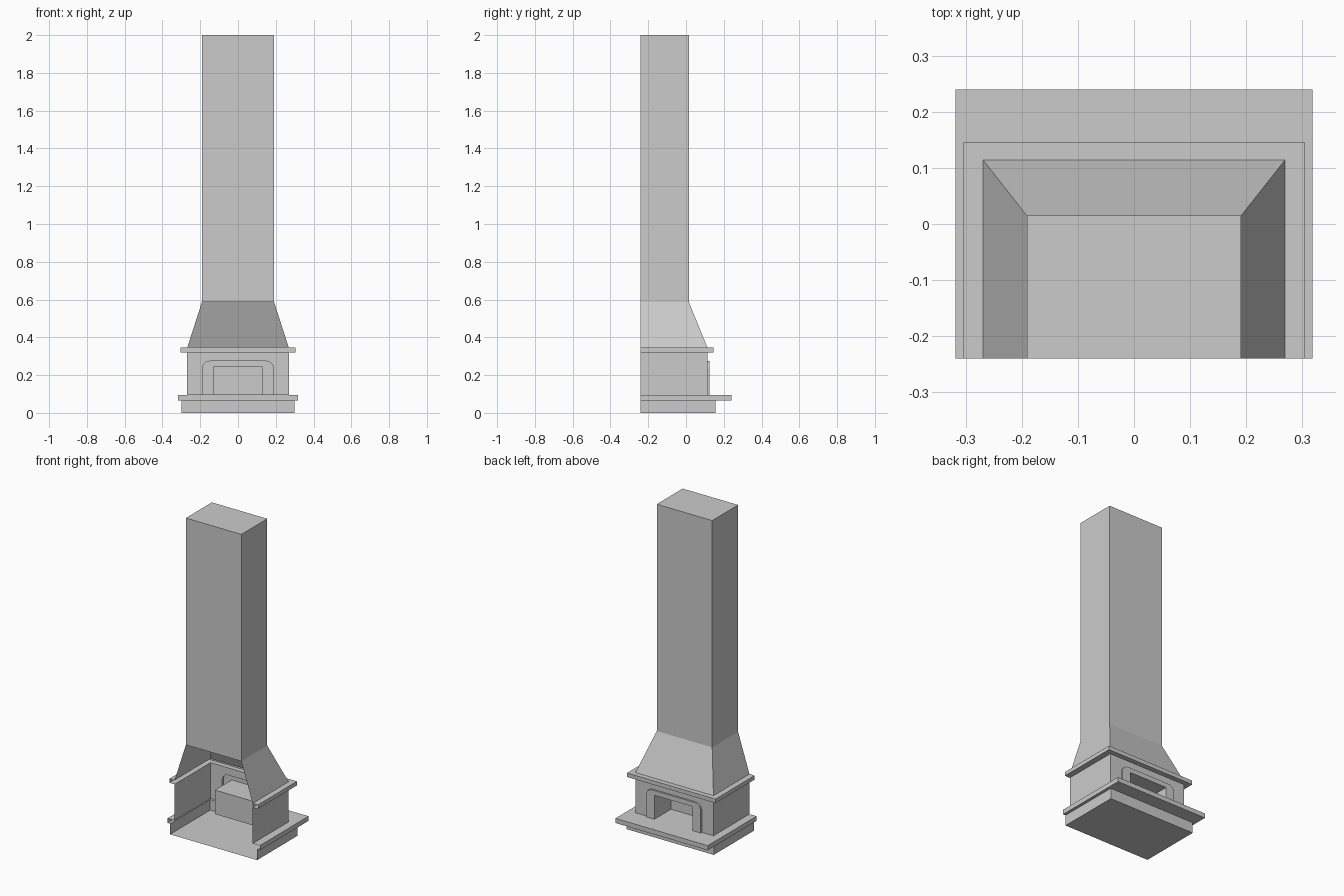
import bpy
from math import sin, cos, pi

if "Cube" in bpy.data.objects:
    bpy.data.objects.remove(bpy.data.objects["Cube"])

BACK = -0.24          # open rear plane
W, F = 0.269, 0.114   # half width and front of the body
Z0, Z1 = 0.095, 0.32  # bottom and top of the body


def make(name, verts, faces):
    mesh = bpy.data.meshes.new(name)
    mesh.from_pydata(verts, [], faces)
    mesh.update()
    ob = bpy.data.objects.new(name, mesh)
    bpy.context.collection.objects.link(ob)
    return ob


def shell(name, levels, front=True, bottom=False, closed=False):
    """Three-sided shell through levels of (half width, front y, z)."""
    verts, faces = [], []
    for w, f, z in levels:
        verts += [(-w, BACK, z), (-w, f, z), (w, f, z), (w, BACK, z)]
    for k in range(len(levels) - 1):
        a, b = 4 * k, 4 * k + 4
        for i in range(3):
            if front or i != 1:
                faces.append((a + i, b + i, b + i + 1, a + i + 1))
        if closed:
            faces.append((a, a + 3, b + 3, b))
    n = len(verts)
    if bottom:
        faces.append((0, 1, 2, 3))
    if closed:
        faces.append((n - 4, n - 1, n - 2, n - 3))
    return make(name, verts, faces)


def flat(name, outline, y):
    """Flat face towards +y; outline runs clockwise seen from -y."""
    return make(name, [(x, y, z) for x, z in outline], [tuple(range(len(outline)))])


def strip(name, path, y0, y1):
    """Extrude an x-z path along y."""
    n = len(path)
    verts = [(x, y, z) for y in (y0, y1) for x, z in path]
    return make(name, verts, [(i, n + i, n + i + 1, i + 1) for i in range(n - 1)])


# stacked masonry
shell("hearth", [(.30, .155, 0), (.30, .155, .066), (.318, .24, .066),
                 (.318, .24, Z0), (W, F, Z0)], bottom=True)
shell("body_sides", [(W, F, Z0), (W, F, Z1)], front=False)
shell("mantel", [(W, F, Z1), (.305, .145, Z1), (.305, .145, .345), (W, F, .345)])
shell("hood", [(W, F, .345), (.191, .015, .587)])
shell("chimney", [(.191, .015, .587), (.191, .015, 2)], closed=True)

# rounded surround outline, left foot to right foot
A, TOP, R, LIP = 0.189, 0.274, 0.042, 0.125
arch = [(-A, Z0)]
for cx, start in ((-A + R, pi), (A - R, pi / 2)):
    for i in range(7):
        t = start - i * pi / 12
        arch.append((cx + R * cos(t), TOP - R + R * sin(t)))
arch.append((A, Z0))
opening = [(-.131, Z0), (-.131, .245), (.131, .245), (.131, Z0)]

# front wall around the surround, then the raised surround
flat("front_wall", [(-W, Z0), (-W, Z1), (W, Z1), (W, Z0)] + arch[::-1], F)
strip("surround_edge", arch, F, LIP)
flat("surround_face", arch + opening[::-1], LIP)

# recessed firebox
INNER = -0.04
strip("firebox_walls", opening[::-1] + [opening[-1]], INNER, LIP)
flat("firebox_back", opening, INNER)
